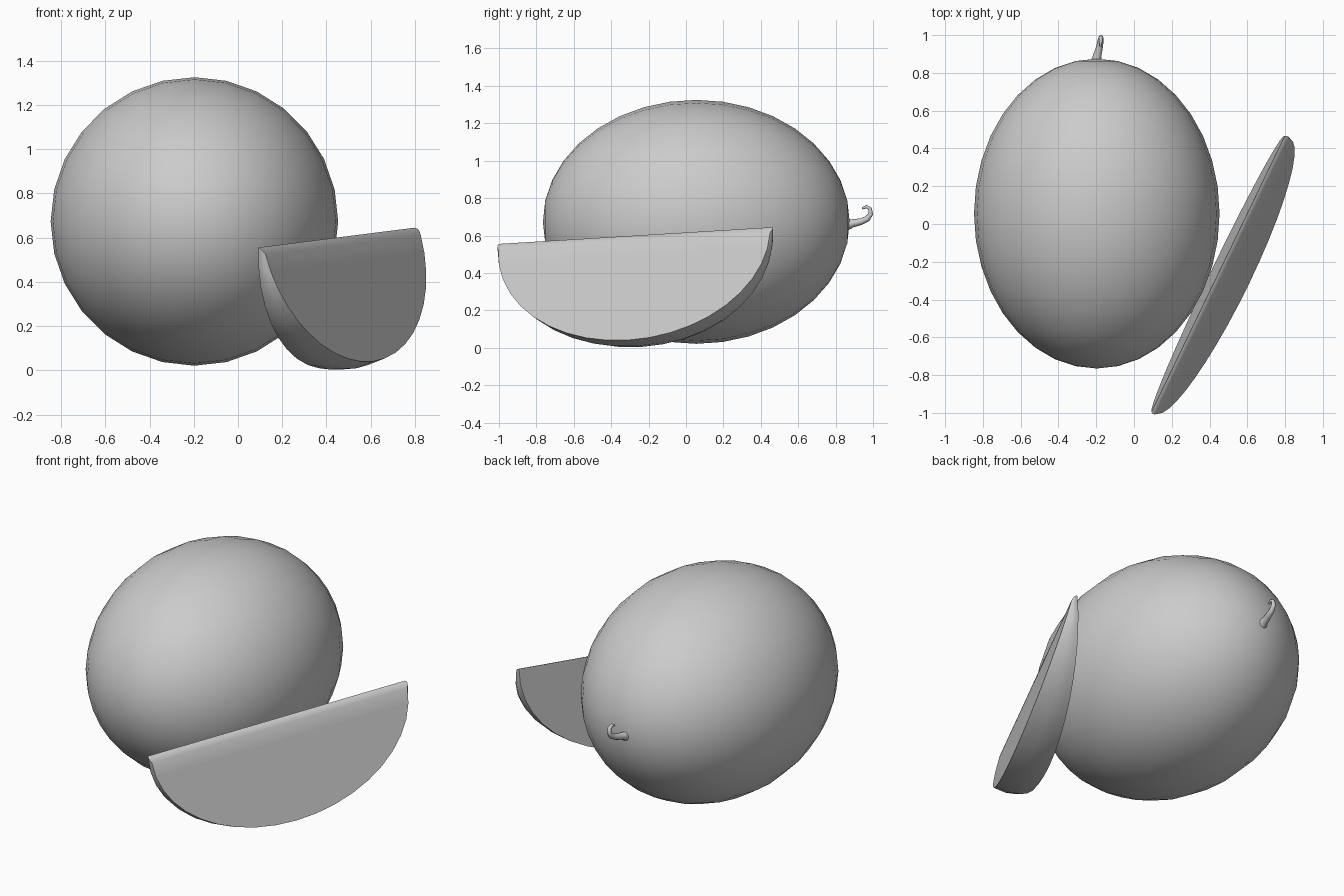
import bpy, bmesh, math
from mathutils import Vector

if "Cube" in bpy.data.objects:
    bpy.data.objects.remove(bpy.data.objects["Cube"])

grey = bpy.data.materials.new("plain_grey")
grey.diffuse_color = (0.6, 0.6, 0.6, 1)
grey.use_nodes = True
grey.node_tree.nodes["Principled BSDF"].inputs["Base Color"].default_value = grey.diffuse_color


def smooth(obj, angle):
    bpy.ops.object.select_all(action='DESELECT')
    obj.select_set(True)
    bpy.context.view_layer.objects.active = obj
    bpy.ops.object.shade_smooth_by_angle(angle=math.radians(angle))


# whole melon: ellipsoid with its poles along y
bpy.ops.mesh.primitive_uv_sphere_add(segments=28, ring_count=18, radius=1,
                                     location=(-0.197, 0.055, 0.673),
                                     rotation=(math.pi / 2, 0, 0))
melon = bpy.context.object
melon.name = "whole_melon"
melon.scale = (0.65, 0.652, 0.82)
melon.data.materials.append(grey)
bpy.ops.object.transform_apply(location=True, rotation=True, scale=True)
smooth(melon, 60)

# curled stem: tapered tube along a path (x, y, z, radius)
path = [(-0.20, 0.855, 0.655, 0.030), (-0.195, 0.89, 0.665, 0.022),
        (-0.183, 0.935, 0.674, 0.018), (-0.177, 0.97, 0.69, 0.016),
        (-0.175, 0.988, 0.715, 0.013), (-0.175, 0.984, 0.742, 0.011),
        (-0.176, 0.965, 0.754, 0.009), (-0.178, 0.942, 0.745, 0.006)]
curve = bpy.data.curves.new("stem", 'CURVE')
curve.dimensions = '3D'
curve.bevel_depth = 1
curve.bevel_resolution = 2
curve.use_fill_caps = True
spline = curve.splines.new('POLY')
spline.points.add(len(path) - 1)
for p, (x, y, z, r) in zip(spline.points, path):
    p.co = (x, y, z, 1)
    p.radius = r
spline.use_smooth = True
stem = bpy.data.objects.new("stem", curve)
stem.data.materials.append(grey)
bpy.context.collection.objects.link(stem)

# slice: half-elliptical wedge, thin along its top edge and thick at the rind
centre = Vector((0.445, -0.265, 0.60))
along = Vector((0.71, 1.47, 0.09)).normalized()
out = Vector((0.9, -0.435, 0)).normalized()
down = along.cross(out).normalized()
if down.z > 0:
    down = -down

# rows across the rind: half length, top offset, bottom offset, top drop, bottom drop
rows = [(0.812, 0.000, -0.040, 0.000, 0.592),
        (0.818, 0.010, 0.010, 0.004, 0.597),
        (0.818, 0.020, 0.080, 0.012, 0.592),
        (0.808, 0.032, 0.170, 0.030, 0.560)]
N = 20
bm = bmesh.new()
grid = []
for half, o0, o1, d0, d1 in rows:
    row = []
    for i in range(N + 1):
        t = math.pi * i / N
        s = math.sin(t)
        row.append(bm.verts.new(centre - along * half * math.cos(t)
                                + out * (o0 + (o1 - o0) * s)
                                + down * (d0 + (d1 - d0) * s)))
    grid.append(row)
for a, b in zip(grid, grid[1:]):
    for i in range(N):
        bm.faces.new((a[i], a[i + 1], b[i + 1], b[i]))   # rind
    bm.faces.new((a[N], a[0], b[0], b[N]))               # narrow top
bm.faces.new(grid[0])
bm.faces.new(grid[-1])
bmesh.ops.recalc_face_normals(bm, faces=bm.faces)
mesh = bpy.data.meshes.new("melon_slice")
bm.to_mesh(mesh)
bm.free()
mesh.materials.append(grey)
wedge = bpy.data.objects.new("melon_slice", mesh)
bpy.context.collection.objects.link(wedge)
smooth(wedge, 40)
